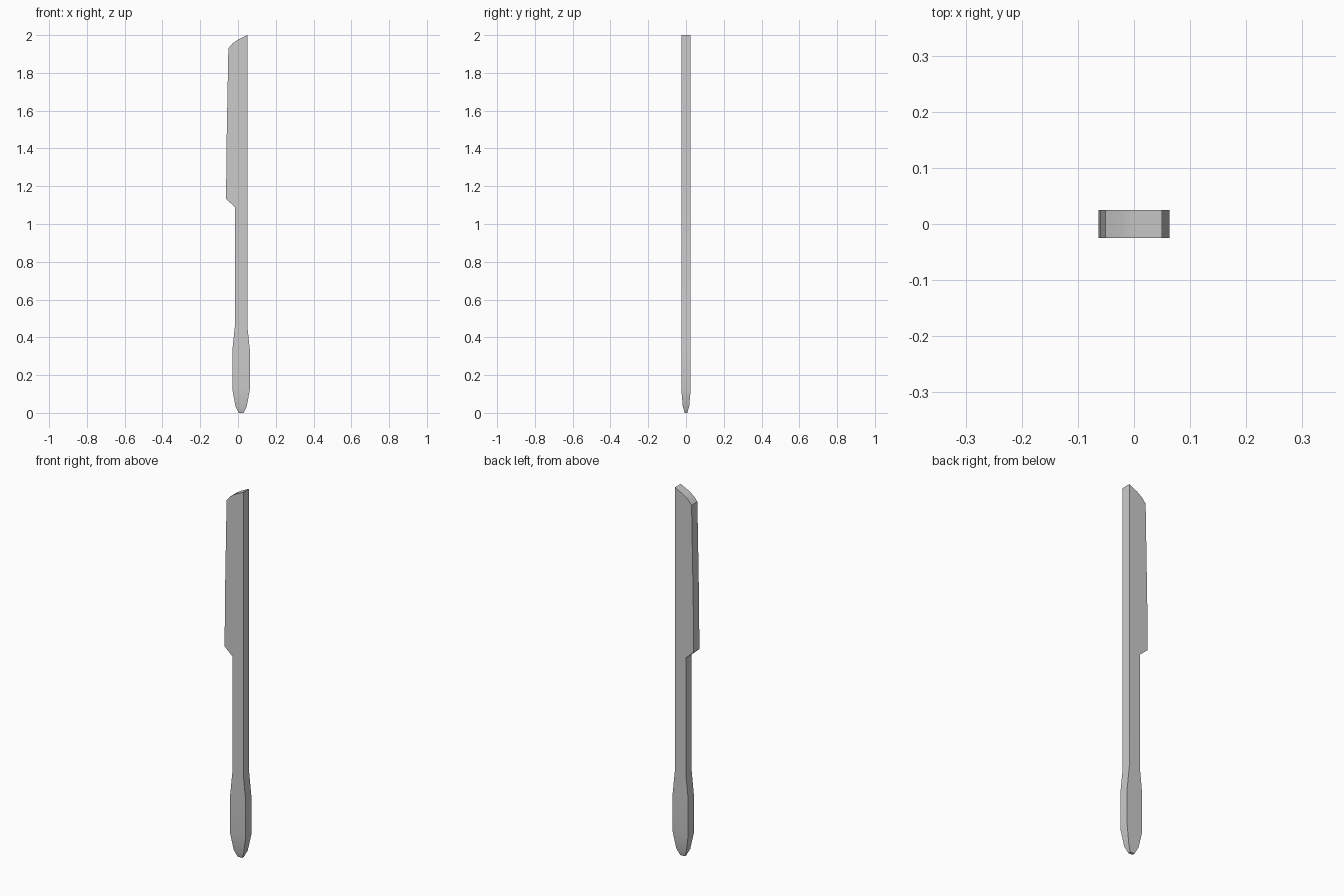
import bpy
import bmesh

if "Cube" in bpy.data.objects:
    bpy.data.objects.remove(bpy.data.objects["Cube"])


def loft(name, sections):
    """Skin rectangular sections (z, left x, right x, half depth) from bottom to top."""
    bm = bmesh.new()
    rings = []
    for z, x0, x1, d in sections:
        corners = ((x0, -d), (x1, -d), (x1, d), (x0, d))
        rings.append([bm.verts.new((x, y, z)) for x, y in corners])
    bm.faces.new(rings[0][::-1])
    bm.faces.new(rings[-1])
    for a, b in zip(rings, rings[1:]):
        for i in range(4):
            j = (i + 1) % 4
            bm.faces.new((a[i], a[j], b[j], b[i]))
    bmesh.ops.recalc_face_normals(bm, faces=bm.faces)
    mesh = bpy.data.meshes.new(name)
    bm.to_mesh(mesh)
    bm.free()
    obj = bpy.data.objects.new(name, mesh)
    bpy.context.collection.objects.link(obj)
    bpy.ops.object.select_all(action='DESELECT')
    obj.select_set(True)
    bpy.context.view_layer.objects.active = obj
    bpy.ops.object.shade_smooth_by_angle(angle=0.52)
    return obj


D = 0.025      # half thickness
C = 0.0165     # handle centre line

# Rounded grip, slim neck and one-sided blade, as one continuous body
grip = [(0.0, 0.013, 0.007), (0.035, 0.03, 0.017), (0.125, 0.0465, D),
        (0.33, 0.0465, D), (0.46, 0.033, D)]
blade = [(1.09, -0.016), (1.132, -0.063), (1.4, -0.061), (1.93, -0.051),
         (1.955, -0.03), (1.976, 0.0), (1.998, 0.046)]
sections = [(z, C - w, C + w, d) for z, w, d in grip]
sections += [(z, x, 0.0495, D) for z, x in blade]
sections.append((2.0, 0.049, 0.0495, D))
loft("knife", sections)
